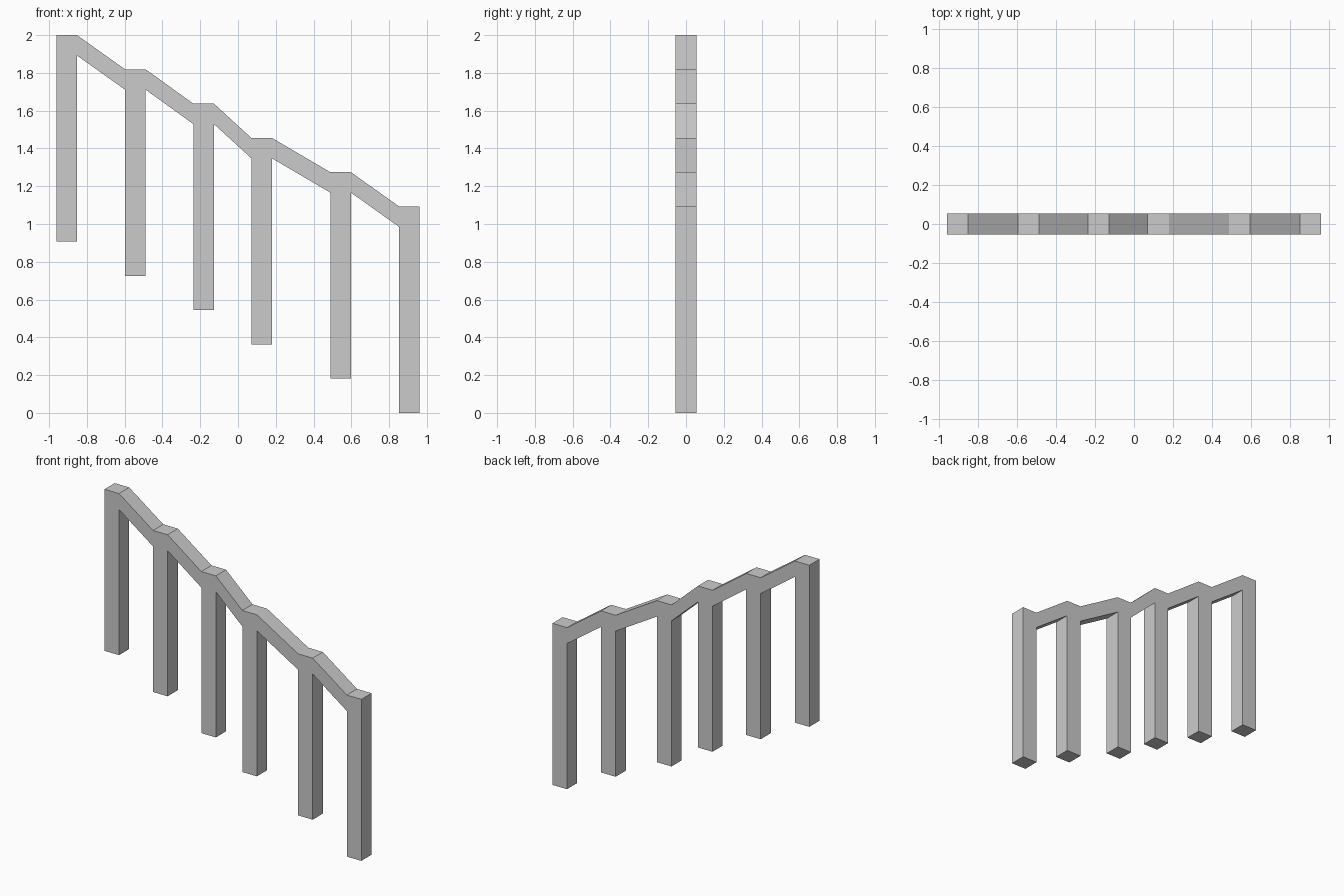
import bpy
import bmesh

if "Cube" in bpy.data.objects:
    bpy.data.objects.remove(bpy.data.objects["Cube"])

POST_CENTRES = [-0.907, -0.543, -0.182, 0.125, 0.543, 0.907]
HALF = 0.0545          # half of the square post section
RAIL = 0.108           # vertical thickness of the rail
HEIGHT = 1.093         # post height
DROP = (2.0 - HEIGHT) / (len(POST_CENTRES) - 1)

bm = bmesh.new()


def quad(points):
    """Add one front-facing quad from x, z pairs."""
    return bm.faces.new([bm.verts.new((x, -HALF, z)) for x, z in points])


# Stepped posts: a square head where the rail meets, and the leg below it
posts = [(x - HALF, x + HALF, 2.0 - i * DROP) for i, x in enumerate(POST_CENTRES)]
for left, right, top in posts:
    neck, foot = top - RAIL, top - HEIGHT
    quad([(left, neck), (right, neck), (right, top), (left, top)])
    quad([(left, foot), (right, foot), (right, neck), (left, neck)])

# Sloping rail sections from each post head to the next
for (_, x0, z0), (x1, _, z1) in zip(posts, posts[1:]):
    quad([(x0, z0 - RAIL), (x1, z1 - RAIL), (x1, z1), (x0, z0)])

# Weld into one profile and extrude to depth
bmesh.ops.remove_doubles(bm, verts=bm.verts[:], dist=0.0005)
front = bm.faces[:]
result = bmesh.ops.extrude_face_region(bm, geom=front, use_keep_orig=True)
back = [v for v in result["geom"] if isinstance(v, bmesh.types.BMVert)]
bmesh.ops.translate(bm, verts=back, vec=(0, 2 * HALF, 0))
bmesh.ops.recalc_face_normals(bm, faces=bm.faces[:])

mesh = bpy.data.meshes.new("stair_railing")
bm.to_mesh(mesh)
bm.free()
railing = bpy.data.objects.new("stair_railing", mesh)
bpy.context.collection.objects.link(railing)
